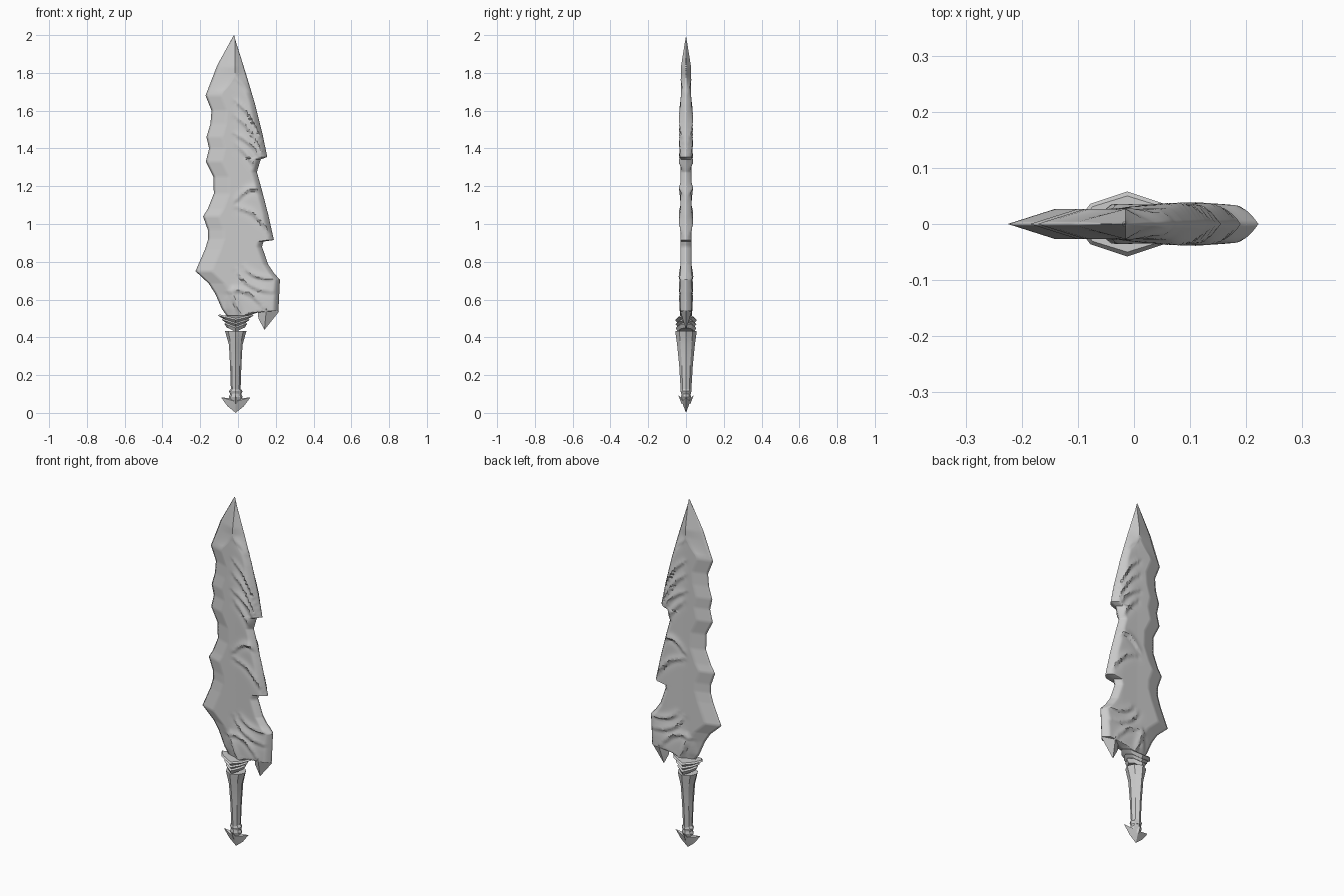
import bpy, bmesh, math
from mathutils import Vector

cube = bpy.data.objects.get("Cube")
if cube:
    bpy.data.objects.remove(cube, do_unlink=True)

steel = bpy.data.materials.new("grey_steel")
steel.use_nodes = True
grey = (0.6, 0.6, 0.6, 1)
steel.diffuse_color = grey
steel.node_tree.nodes["Principled BSDF"].inputs["Base Color"].default_value = grey

AXIS = -0.012   # x of the handle's centre line
RIDGE = -0.015  # x of the ridge in the point


def clamp(value):
    return max(0.0, min(1.0, value))


def finish(name, bm, angle, mirror=False):
    """Turn a bmesh into a shaded object, mirrored front to back if asked."""
    mesh = bpy.data.meshes.new(name)
    bm.to_mesh(mesh)
    bm.free()
    obj = bpy.data.objects.new(name, mesh)
    bpy.context.collection.objects.link(obj)
    mesh.materials.append(steel)
    bpy.ops.object.select_all(action='DESELECT')
    obj.select_set(True)
    bpy.context.view_layer.objects.active = obj
    if mirror:
        mod = obj.modifiers.new("front_to_back", 'MIRROR')
        mod.use_axis = (False, True, False)
        mod.merge_threshold = 0.0005
    bpy.ops.object.shade_smooth_by_angle(angle=math.radians(angle))
    return obj


def edge_at(line, z):
    """x of an outline, given as (z, x) pairs going up, at height z."""
    for (z0, x0), (z1, x1) in zip(line, line[1:]):
        if z <= z1:
            return x0 + (x1 - x0) * clamp((z - z0) / (z1 - z0))
    return line[-1][1]


# Blade: jagged outlines of the cutting edge and of the barbed back
cutting_edge = [(.5, -.05), (.55, -.085), (.63, -.12), (.685, -.155), (.75, -.225),
                (.865, -.175), (.92, -.158), (.97, -.16), (1.04, -.185), (1.08, -.16),
                (1.16, -.128), (1.25, -.13), (1.33, -.17), (1.4, -.153), (1.46, -.167),
                (1.53, -.146), (1.6, -.14), (1.68, -.172), (1.84, -.11), (2, -.022)]
barbed_back = [(.5, .05), (.517, .06), (.53, .1), (.54, .214), (.705, .222),
               (.74, .19), (.785, .16), (.88, .127), (.907, .135), (.915, .19),
               (1.05, .16), (1.185, .125), (1.275, .1), (1.342, .12), (1.355, .155),
               (1.475, .13), (1.635, .09), (1.78, .047), (2, -.022)]

# Folds sweeping towards the back: start, bend and end as (x, z)
folds = [((0, 1.76), (.03, 1.75), (.07, 1.69)),
         ((0, 1.635), (.08, 1.58), (.15, 1.37)),
         ((0, 1.555), (.07, 1.51), (.125, 1.38)),
         ((0, 1.465), (.06, 1.44), (.11, 1.36)),
         ((.01, 1.4), (.06, 1.36), (.1, 1.28)),
         ((0, 1.13), (.09, 1.24), (.14, 1.13)),
         ((.01, 1.08), (.1, 1.07), (.185, .92)),
         ((.04, .76), (.09, .71), (.17, .71)),
         ((0, .74), (.05, .65), (.17, .64)),
         ((-.04, .64), (.05, .67), (.13, .56)),
         ((-.03, .64), (-.01, .58), (.01, .51)),
         ((-.04, .64), (-.05, .58), (-.06, .52))]


def bezier(a, b, c, steps=12):
    a, b, c = Vector(a), Vector(b), Vector(c)
    return [a.lerp(b, i / steps).lerp(b.lerp(c, i / steps), i / steps)
            for i in range(steps + 1)]


fold_paths = [bezier(*fold) for fold in folds]


def fold_height(x, z):
    """Soft slope above each fold, a steep drop and shallow valley below it."""
    point, total = Vector((x, z)), 0
    for path in fold_paths:
        i = min(range(len(path)), key=lambda k: (path[k] - point).length_squared)
        offset = point - path[i]
        dist = offset.length
        if dist > 0.07:
            continue
        j = min(i, len(path) - 2)
        along = path[j + 1] - path[j]
        above = along.x * offset.y - along.y * offset.x > 0
        strength = 0.5 + 0.5 * math.sin(math.pi * i / (len(path) - 1))
        if above:
            total += strength * 0.009 * math.exp(-(dist / 0.022) ** 2)
        else:
            total += strength * (0.015 * math.exp(-(dist / 0.008) ** 2)
                                 - 0.006 * math.exp(-(dist / 0.025) ** 2))
    return max(-0.008, min(0.009, total))


def blade():
    bm = bmesh.new()
    heights = {z for z, x in cutting_edge + barbed_back}
    heights |= {0.5 + i / 100 for i in range(151)}
    rows = []
    for z in sorted(heights):
        xl, xr = edge_at(cutting_edge, z), edge_at(barbed_back, z)
        point = clamp((z - 1.7) / 0.09)
        left = 0.085 + (RIDGE - xl - 0.085) * point
        right = 0.035 + (xr - RIDGE - 0.035) * point
        fit = min(1, (xr - xl) / max(left + right, 1e-6))
        left, right = left * fit, right * fit
        # Columns: cutting bevel, flat, rounded back
        xs = [xl + left * i / 6 for i in range(6)]
        xs += [xl + left + (xr - xl - left - right) * i / 22 for i in range(22)]
        xs += [xr - right + right * i / 6 for i in range(7)]
        row = []
        for x in xs:
            fl = clamp((x - xl) / max(left, 1e-6))
            fr = clamp((xr - x) / max(right, 1e-6))
            back = fr * point + math.sin(fr * math.pi / 2) * (1 - point)
            thick = 0.027 * min(1, (2 - z) / 0.17)
            thick += (1 - point) * (0.003 * clamp(x / 0.1) + fold_height(x, z))
            if x in (xs[0], xs[-1]):
                thick = 0
            row.append(bm.verts.new((x, -thick * fl * back, z)))
        rows.append(row)
    for low, high in zip(rows, rows[1:]):
        for i in range(len(low) - 1):
            bm.faces.new((low[i], low[i + 1], high[i + 1], high[i]))
    bmesh.ops.remove_doubles(bm, verts=bm.verts, dist=0.0001)
    finish("blade", bm, 35, mirror=True)


def faceted_plate(name, outline, centre, thick):
    """Flat outline in x and z, raised to a peak on the front and back."""
    bm = bmesh.new()
    rim = [bm.verts.new((x, 0, z)) for x, z in outline]
    for side in (-1, 1):
        peak = bm.verts.new((centre[0], side * thick, centre[1]))
        for a, b in zip(rim, rim[1:] + rim[:1]):
            bm.faces.new((a, b, peak))
    bmesh.ops.recalc_face_normals(bm, faces=bm.faces)
    finish(name, bm, 15)


def loft(name, stations, lift=0):
    """Eight-sided stack of (z, half width, half depth); lift raises the sides."""
    quarter = [(0, -1), (.7, -.62), (1, 0), (.7, .62)]
    section = quarter + [(-x, -y) for x, y in quarter]
    bm = bmesh.new()
    rings = [[bm.verts.new((AXIS + x * w, y * d, z + lift * abs(x)))
              for x, y in section] for z, w, d in stations]
    for low, high in zip(rings, rings[1:]):
        for i in range(8):
            j = (i + 1) % 8
            bm.faces.new((low[i], low[j], high[j], high[i]))
    bm.faces.new(rings[0][::-1])
    bm.faces.new(rings[-1])
    bmesh.ops.recalc_face_normals(bm, faces=bm.faces)
    finish(name, bm, 25)


def spike(name, base, tip, radius):
    bm = bmesh.new()
    base, tip = Vector(base), Vector(tip)
    way = tip - base
    bmesh.ops.create_cone(bm, cap_ends=True, segments=4, radius1=radius,
                          radius2=0, depth=way.length)
    turn = way.to_track_quat('Z', 'Y').to_matrix()
    bmesh.ops.rotate(bm, verts=bm.verts, matrix=turn, cent=(0, 0, 0))
    bmesh.ops.translate(bm, verts=bm.verts, vec=(base + tip) / 2)
    finish(name, bm, 15)


blade()

# Hooked barb hanging from the heel of the blade
faceted_plate("heel_barb", [(.1, .585), (.19, .6), (.216, .535), (.14, .44), (.108, .5)],
              (.15, .55), .034)

# Handle: ringed collar, flared grip and pommel
loft("collar", [(.43, .048, .045), (.45, .06, .055), (.457, .053, .045),
                (.47, .073, .056), (.477, .066, .046), (.492, .094, .058),
                (.5, .088, .05)], lift=.022)
loft("grip", [(.1, .025, .027), (.25, .03, .036), (.36, .036, .047),
              (.41, .05, .054), (.433, .057, .056)])
loft("pommel_neck", [(.05, .022, .014), (.085, .036, .026), (.1, .03, .024),
                     (.115, .036, .03), (.13, .024, .027)])
half = [(.0, 0), (.043, .035), (.078, .082), (.035, .078)]
shield = half + [(0, .1)] + [(-x, z) for x, z in half[:0:-1]]
faceted_plate("pommel_shield", [(AXIS + x, z) for x, z in shield], (AXIS, .06), .022)
for side, label in ((-1, "front"), (1, "back")):
    spike("pommel_spike_" + label, (AXIS, side * .012, .055), (AXIS, side * .04, .092), .014)
